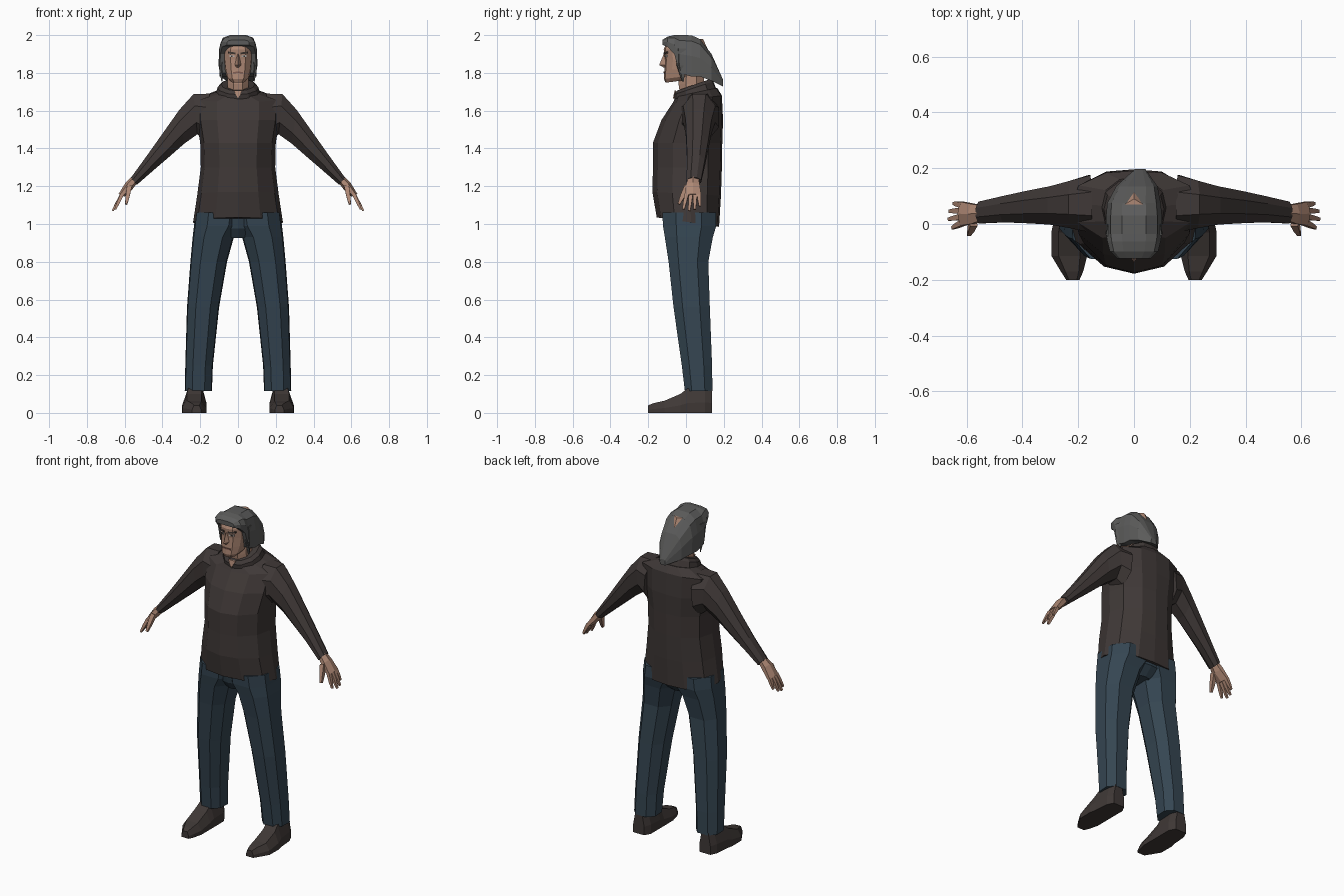
import bpy, bmesh, math
from mathutils import Vector


def material(name, rgb):
    m = bpy.data.materials.new(name)
    m.diffuse_color = (*rgb, 1)
    return m


SWEATER = material("dark brown wool", (0.050, 0.040, 0.038))
DENIM = material("blue denim", (0.035, 0.060, 0.083))
HAIR = material("grey hair", (0.105, 0.105, 0.103))
SKIN = material("skin", (0.42, 0.245, 0.175))
SHOE = material("brown leather", (0.050, 0.040, 0.037))
BROW = material("dark brow", (0.045, 0.035, 0.03))
WHITE = material("eye white", (0.45, 0.42, 0.40))
LIP = material("lip", (0.22, 0.11, 0.085))


def build(name, parts, mat, mirror=False):
    """Each part is a list of rings; rings are bridged and capped."""
    bm = bmesh.new()
    for rings in parts:
        loops = [[bm.verts.new(p) for p in r] for r in rings]
        n = len(loops[0])
        for a, b in zip(loops, loops[1:]):
            for i in range(n):
                j = (i + 1) % n
                bm.faces.new((a[i], a[j], b[j], b[i]))
        bm.faces.new(loops[0])
        if len(loops) > 1:
            bm.faces.new(loops[-1])
    bmesh.ops.recalc_face_normals(bm, faces=bm.faces)
    me = bpy.data.meshes.new(name)
    bm.to_mesh(me)
    bm.free()
    me.materials.append(mat)
    ob = bpy.data.objects.new(name, me)
    bpy.context.collection.objects.link(ob)
    if mirror:
        ob.modifiers.new("mirror", "MIRROR").use_mirror_merge = False
    return ob


def symmetric(half):
    return half + [(-x, y) for x, y in reversed(half) if abs(x) > 1e-6]


def ngon(n, turn=0.5):
    return [(math.cos((i + turn) * math.tau / n), math.sin((i + turn) * math.tau / n))
            for i in range(n)]


BODY = symmetric([(0, -1), (0.5, -0.86), (0.9, -0.42), (1, 0.1), (0.88, 0.6), (0.45, 0.95), (0, 1)])
LEG = [(0.45, -1), (0.95, -0.5), (1, 0.45), (0.5, 1), (-0.5, 1), (-1, 0.45), (-0.95, -0.5), (-0.45, -1)]


def level(profile, x0, x1, y0, y1, zf, zb=None):
    """Horizontal ring; the height runs from zf at the front to zb at the back."""
    zb = zf if zb is None else zb
    return [((x0 + x1) / 2 + u * (x1 - x0) / 2, (y0 + y1) / 2 + v * (y1 - y0) / 2,
             zf + (zb - zf) * (v + 1) / 2) for u, v in profile]


def limb(n, top, low, y0, y1):
    """Ring across a limb between an upper and a lower (x, z) point."""
    k = math.cos(math.pi / n)
    out = []
    for u, v in ngon(n):
        t = v / k / 2 + 0.5
        out.append((low[0] + (top[0] - low[0]) * t, (y0 + y1) / 2 + u / k * (y1 - y0) / 2,
                    low[1] + (top[1] - low[1]) * t))
    return out


def stick(a, b, ra, rb):
    """Four-sided tapered finger."""
    a, b = Vector(a), Vector(b)
    d = (b - a).normalized()
    s = Vector((0, 1, 0)).cross(d).normalized()
    t = d.cross(s)
    return [[p + (s * u * 0.9 + t * v) * r * 1.3 for u, v in ngon(4)]
            for p, r in ((a, ra), (a.lerp(b, 0.55), (ra * 2 + rb) / 3), (b, rb))]


# Sweater body: hem, waist, chest, shoulders
build("sweater_body", [[level(BODY, -hx, hx, y0, y1, zf, zb) for hx, y0, y1, zf, zb in (
    (0.238, -0.155, 0.175, 1.035, 0.985), (0.215, -0.178, 0.185, 1.17, 1.15),
    (0.197, -0.175, 0.19, 1.30, 1.30), (0.200, -0.175, 0.192, 1.43, 1.43),
    (0.220, -0.130, 0.196, 1.55, 1.55), (0.225, -0.068, 0.190, 1.645, 1.68),
    (0.115, -0.055, 0.165, 1.675, 1.72))]], SWEATER)

# Standing collar
build("collar", [[level(BODY, -hx, hx, y0, y1, zf, zb) for hx, y0, y1, zf, zb in (
    (0.118, -0.060, 0.160, 1.655, 1.715), (0.108, -0.064, 0.145, 1.685, 1.755),
    (0.088, -0.050, 0.130, 1.705, 1.768))]], SWEATER)
build("collar_opening", [[[(-0.024, -0.060, 1.708), (0.024, -0.060, 1.708), (0, -0.069, 1.665)],
                          [(-0.024, -0.052, 1.708), (0.024, -0.052, 1.708), (0, -0.062, 1.665)]]], SKIN)

# Sleeves
build("sleeve", [[limb(8, *r) for r in (
    ((0.15, 1.690), (0.17, 1.44), -0.03, 0.175), ((0.235, 1.688), (0.215, 1.475), -0.015, 0.155),
    ((0.310, 1.605), (0.285, 1.425), -0.002, 0.135), ((0.400, 1.478), (0.365, 1.355), 0.003, 0.118),
    ((0.480, 1.365), (0.450, 1.282), 0.006, 0.100), ((0.567, 1.245), (0.535, 1.208), 0.002, 0.080))]],
    SWEATER, True)

# Hands with four fingers and a thumb
palm = [limb(6, *r) for r in (
    ((0.555, 1.255), (0.535, 1.220), 0.012, 0.066), ((0.592, 1.218), (0.560, 1.188), 0.000, 0.072),
    ((0.630, 1.158), (0.603, 1.145), -0.006, 0.080))]
fingers = [stick((0.614, y, 1.157), tip, 0.0115, 0.006) for y, tip in (
    (0.004, (0.650, -0.014, 1.078)), (0.026, (0.663, 0.017, 1.070)),
    (0.048, (0.661, 0.046, 1.076)), (0.068, (0.645, 0.074, 1.094)))]
thumb = stick((0.575, 0.006, 1.200), (0.592, -0.038, 1.105), 0.016, 0.007)
build("hand", [palm, thumb] + fingers, SKIN, True)

# Trouser legs meeting at the crotch
build("trouser_leg", [[level(LEG, *r) for r in (
    (0.138, 0.282, -0.006, 0.140, 0.115), (0.133, 0.279, -0.022, 0.138, 0.25),
    (0.100, 0.270, -0.066, 0.126, 0.56), (0.058, 0.252, -0.092, 0.118, 0.80),
    (0.022, 0.240, -0.112, 0.142, 0.93), (-0.02, 0.233, -0.122, 0.160, 0.99),
    (-0.03, 0.225, -0.125, 0.160, 1.06))]], DENIM, True)
build("trouser_seat", [[level(BODY, -hx, hx, y0, y1, z) for hx, y0, y1, z in (
    (0.06, -0.07, 0.10, 0.925), (0.15, -0.105, 0.152, 0.975), (0.20, -0.12, 0.16, 1.05))]], DENIM)

# Shoes, sectioned from toe to heel
SOLE = [(-1, 0), (1, 0), (1, 0.4), (0.6, 1), (-0.6, 1), (-1, 0.4)]
build("shoe", [[[((x0 + x1) / 2 + u * (x1 - x0) / 2, y, v * h) for u, v in SOLE]
                for y, x0, x1, h in (
    (-0.200, 0.195, 0.243, 0.040), (-0.170, 0.182, 0.262, 0.052), (-0.115, 0.168, 0.295, 0.064),
    (-0.030, 0.168, 0.296, 0.100), (0.008, 0.168, 0.288, 0.130), (0.100, 0.168, 0.280, 0.140),
    (0.138, 0.188, 0.262, 0.130))]], SHOE, True)

# Neck and head
build("neck", [[level(ngon(8), -hx, hx, y0, y1, z) for hx, y0, y1, z in (
    (0.068, -0.035, 0.110, 1.67), (0.060, -0.045, 0.100, 1.74), (0.060, -0.04, 0.10, 1.82))]], SKIN)
FACE = symmetric([(0, -1), (0.5, -0.93), (0.88, -0.62), (1, 0), (0.7, 0.75), (0, 1)])
build("head", [[level(FACE, -hx, hx, y0, y1, zf, zb) for hx, y0, y1, zf, zb in (
    (0.040, -0.108, 0.020, 1.748, 1.765), (0.060, -0.117, 0.060, 1.768, 1.790),
    (0.072, -0.114, 0.095, 1.815, 1.825), (0.079, -0.112, 0.115, 1.870, 1.870),
    (0.078, -0.118, 0.115, 1.925, 1.925), (0.055, -0.095, 0.090, 1.980, 1.980))]], SKIN)
build("nose", [[[(-0.008, -0.105, 1.900), (0.008, -0.105, 1.900), (0, -0.118, 1.900)],
                [(-0.019, -0.105, 1.842), (0.019, -0.105, 1.842), (0, -0.142, 1.842)],
                [(-0.012, -0.105, 1.828), (0.012, -0.105, 1.828), (0, -0.118, 1.828)]]], SKIN)


def plate(x0, x1, za, zb, h, y0, y1):
    """Thin slanted strip on the face."""
    front = [(x0, y0, za), (x1, y1, zb), (x1, y1, zb + h), (x0, y0, za + h)]
    return [front, [(x, y + 0.008, z) for x, y, z in front]]


# Face details
build("eye_white", [plate(0.018, 0.046, 1.883, 1.884, 0.010, -0.115, -0.104)], WHITE, True)
build("iris", [plate(0.028, 0.037, 1.883, 1.883, 0.010, -0.114, -0.110)], BROW, True)
build("eyebrow", [plate(0.013, 0.054, 1.898, 1.903, 0.010, -0.119, -0.102)], BROW, True)
build("lips", [plate(0, 0.026, 1.799, 1.797, 0.008, -0.119, -0.113)], LIP, True)

# Hair: arched sections from the fringe to the swept-back tip
ARCH = [(1, 0), (1.03, 0.5), (0.86, 0.86), (0.45, 1), (-0.45, 1), (-0.86, 0.86), (-1.03, 0.5), (-1, 0)]
build("hair", [[[(cx + u * hx, y, lo + v * (hi - lo)) for u, v in ARCH]
                for y, cx, hx, lo, hi in (
    (-0.124, 0, 0.058, 1.948, 1.975), (-0.098, 0, 0.084, 1.938, 1.992),
    (-0.062, 0, 0.093, 1.900, 2.000), (-0.035, 0, 0.097, 1.800, 2.000),
    (0.030, 0, 0.097, 1.780, 1.999), (0.075, 0, 0.093, 1.780, 1.978),
    (0.135, 0.010, 0.072, 1.758, 1.900), (0.197, 0.022, 0.018, 1.728, 1.762))]], HAIR)

# Loose side locks in front of the ears
build("side_lock", [[[(0.076, -0.058, 1.93), (0.100, -0.040, 1.93), (0.094, 0.0, 1.93)],
                     [(0.084, -0.050, 1.84), (0.103, -0.035, 1.84), (0.096, 0.0, 1.84)],
                     [(0.082, -0.022, 1.755), (0.088, -0.018, 1.755), (0.086, -0.012, 1.755)]]],
      HAIR, True)
